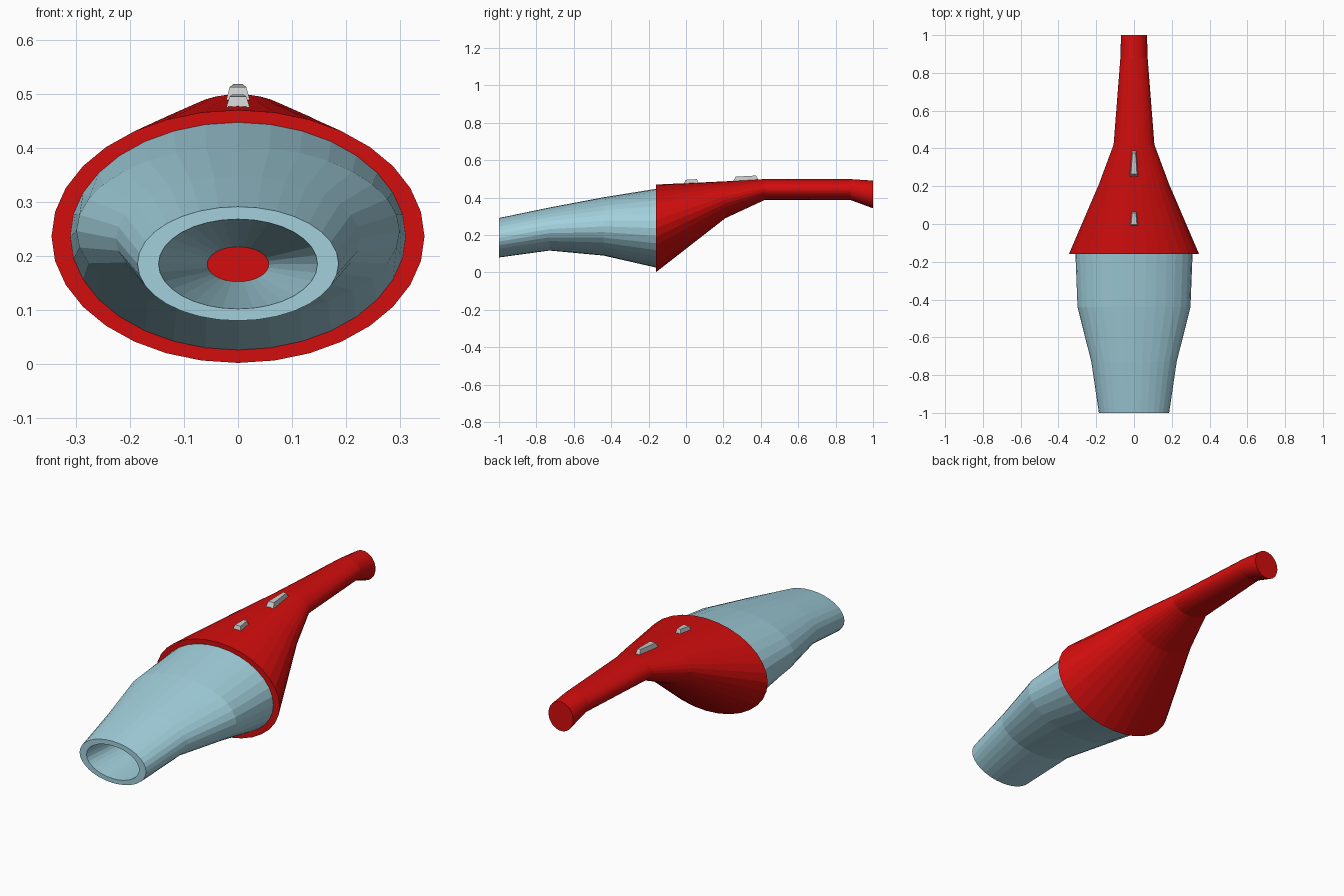
import bpy, bmesh, math

if "Cube" in bpy.data.objects:
    bpy.data.objects.remove(bpy.data.objects["Cube"])

SIDES = 32

def material(name, color):
    m = bpy.data.materials.new(name)
    m.diffuse_color = color
    m.use_nodes = True
    m.node_tree.nodes["Principled BSDF"].inputs["Base Color"].default_value = m.diffuse_color
    return m

red = material("red_plastic", (0.65, 0.004, 0.004, 1))
blue = material("tinted_plastic", (0.36, 0.63, 0.72, 1))

def finish(name, bm, mat=None):
    bmesh.ops.recalc_face_normals(bm, faces=bm.faces)
    mesh = bpy.data.meshes.new(name)
    bm.to_mesh(mesh)
    bm.free()
    if mat:
        mesh.materials.append(mat)
    ob = bpy.data.objects.new(name, mesh)
    bpy.context.collection.objects.link(ob)
    return ob

def loft(name, sections, mat, cap_ends=False):
    """Join elliptical sections given as (y, half width, z bottom, z top)."""
    bm = bmesh.new()
    rings = []
    for y, rx, z0, z1 in sections:
        ring = []
        for i in range(SIDES):
            a = 2 * math.pi * i / SIDES
            ring.append(bm.verts.new((rx * math.cos(a), y,
                                      (z0 + z1) / 2 + (z1 - z0) / 2 * math.sin(a))))
        rings.append(ring)
    for r, s in zip(rings, rings[1:]):
        for i in range(SIDES):
            j = (i + 1) % SIDES
            bm.faces.new((r[i], r[j], s[j], s[i]))
    if cap_ends:
        bm.faces.new(rings[0])
        bm.faces.new(rings[-1])
    return finish(name, bm, mat)

def button(name, y0, y1, base0, base1, height, w0, w1):
    """Tapered switch: wide at the front, narrow at the back, sloped sides."""
    bm = bmesh.new()
    inset = 0.12 * (y1 - y0)
    rings = []
    for ya, yb, lift, k in ((y0, y1, -0.012, 1.0), (y0 + inset, y1 - inset, height, 0.65)):
        rings.append([bm.verts.new(p) for p in (
            (-w0 * k, ya, base0 + lift), (w0 * k, ya, base0 + lift),
            (w1 * k, yb, base1 + lift), (-w1 * k, yb, base1 + lift))])
    for i in range(4):
        j = (i + 1) % 4
        bm.faces.new((rings[0][i], rings[0][j], rings[1][j], rings[1][i]))
    bm.faces.new(rings[0])
    bm.faces.new(rings[1])
    return finish(name, bm)

# Red motor housing narrowing into the handle
loft("body_handle", [(-0.16, 0.345, 0.002, 0.47),
                     (0.21, 0.186, 0.29, 0.487),
                     (0.42, 0.108, 0.387, 0.499),
                     (0.88, 0.072, 0.387, 0.499),
                     (1.0, 0.069, 0.343, 0.491)], red, True)

# Dust bowl: outer shell, nozzle lip, then the inner funnel back to the housing
loft("dust_bowl", [(-0.16, 0.31, 0.026, 0.447),
                   (-0.44, 0.299, 0.09, 0.402),
                   (-0.73, 0.226, 0.117, 0.347),
                   (-1.0, 0.186, 0.08, 0.291),
                   (-1.0, 0.147, 0.102, 0.268),
                   (-0.16, 0.057, 0.152, 0.217)], blue)

# Switches on top
button("release_button", -0.012, 0.068, 0.479, 0.483, 0.016, 0.024, 0.015)
button("power_switch", 0.248, 0.392, 0.492, 0.498, 0.02, 0.024, 0.013)
